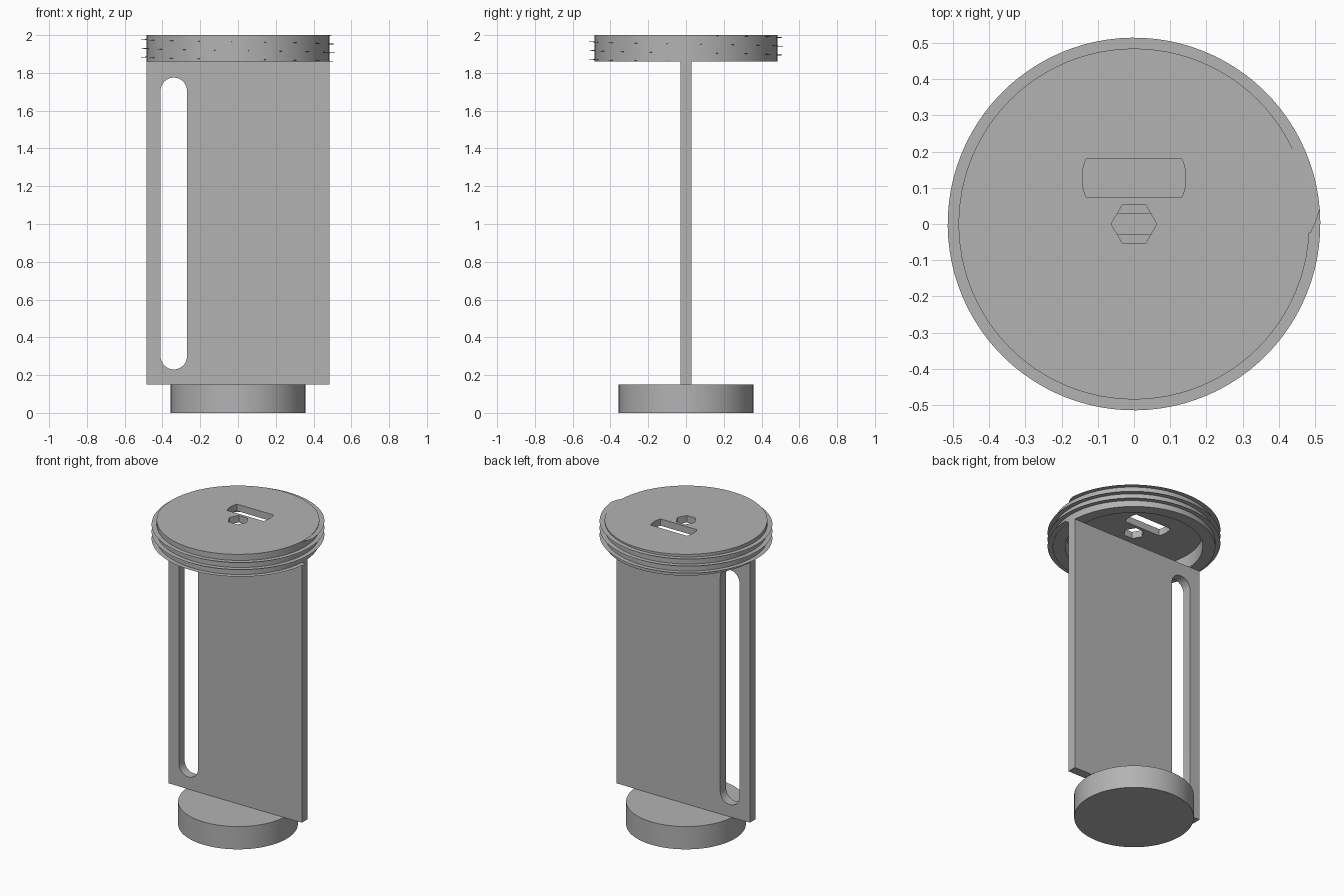
import bpy, bmesh
from math import cos, sin, pi, asin, radians
from mathutils import Matrix

if "Cube" in bpy.data.objects:
    bpy.data.objects.remove(bpy.data.objects["Cube"])

grey = bpy.data.materials.new("plain grey")
GREY = (0.45, 0.45, 0.45, 1)
grey.use_nodes = True
grey.diffuse_color = GREY
grey.node_tree.nodes["Principled BSDF"].inputs["Base Color"].default_value = GREY


def arc(cx, cy, r, start, end, n):
    """Points along an arc, both ends included."""
    return [(cx + r * cos(start + (end - start) * i / n),
             cy + r * sin(start + (end - start) * i / n)) for i in range(n + 1)]


def circle(r, n=96):
    return arc(0, 0, r, 0, 2 * pi, n)[:-1]


def add_object(name, bm):
    mesh = bpy.data.meshes.new(name)
    bm.to_mesh(mesh)
    bm.free()
    mesh.materials.append(grey)
    obj = bpy.data.objects.new(name, mesh)
    bpy.context.collection.objects.link(obj)
    return obj


def prism(name, outline, low, high, upright=False):
    """Extrude an outline along z, or along y when upright."""
    bm = bmesh.new()
    face = bm.faces.new([bm.verts.new((x, y, low)) for x, y in outline])
    new = bmesh.ops.extrude_face_region(bm, geom=[face])["geom"]
    verts = [v for v in new if isinstance(v, bmesh.types.BMVert)]
    bmesh.ops.translate(bm, verts=verts, vec=(0, 0, high - low))
    if upright:
        bm.transform(Matrix.Rotation(pi / 2, 4, "X"))
    bmesh.ops.recalc_face_normals(bm, faces=bm.faces)
    return add_object(name, bm)


def cut(obj, cutter):
    cutter.hide_render = True
    mod = obj.modifiers.new("cut", "BOOLEAN")
    mod.operation, mod.solver, mod.object = "DIFFERENCE", "EXACT", cutter
    bpy.context.view_layer.objects.active = obj
    bpy.ops.object.modifier_apply(modifier=mod.name)
    bpy.data.objects.remove(cutter)


# Round foot
base = prism("base_disc", circle(0.357), 0, 0.15)

# Upright plate with a long rounded slot
W, T = 0.485, 0.03
plate = prism("upright_plate", [(-W, 0.15), (W, 0.15), (W, 1.86), (-W, 1.86)], -T, T, True)
slot = arc(-0.34, 1.705, 0.07, 0, pi, 20) + arc(-0.34, 0.30, 0.07, pi, 2 * pi, 20)
cut(plate, prism("plate_slot", slot, -0.1, 0.1, True))

# Cap, hollow underneath, with a hexagonal hole and a round-ended slot
cap = prism("cap", circle(W), 1.86, 2.0)
cut(cap, prism("cap_recess", circle(0.41), 1.8, 1.955))
cut(cap, prism("hex_hole", circle(0.063, 6), 1.9, 2.1))
R, half = 0.143, 0.053
a = asin(half / R)
window = arc(0, 0.127, R, -a, a, 8) + arc(0, 0.127, R, pi - a, pi + a, 8)
cut(cap, prism("window_hole", window, 1.9, 2.1))

# Thin spiral thread around the cap, tapering in at its upper end
bm = bmesh.new()
TURNS, STEPS = 3, 288
rows = []
for i in range(STEPS + 1):
    t = i / STEPS
    angle = radians(-3) + t * TURNS * 2 * pi
    z = 1.9995 - t * 0.139
    outer = W + 0.03 * min(1, (i + 0.2) / 2)
    rows.append([bm.verts.new((r * cos(angle), r * sin(angle), z)) for r in (W - 0.003, outer)])
for (p, q), (s, u) in zip(rows, rows[1:]):
    bm.faces.new((p, q, u, s))
thread = add_object("cap_thread", bm)

# Smooth the round walls and keep the rims crisp
bpy.ops.object.select_all(action="DESELECT")
for obj in (base, plate, cap, thread):
    obj.select_set(True)
bpy.context.view_layer.objects.active = cap
bpy.ops.object.shade_smooth_by_angle(angle=radians(30))
